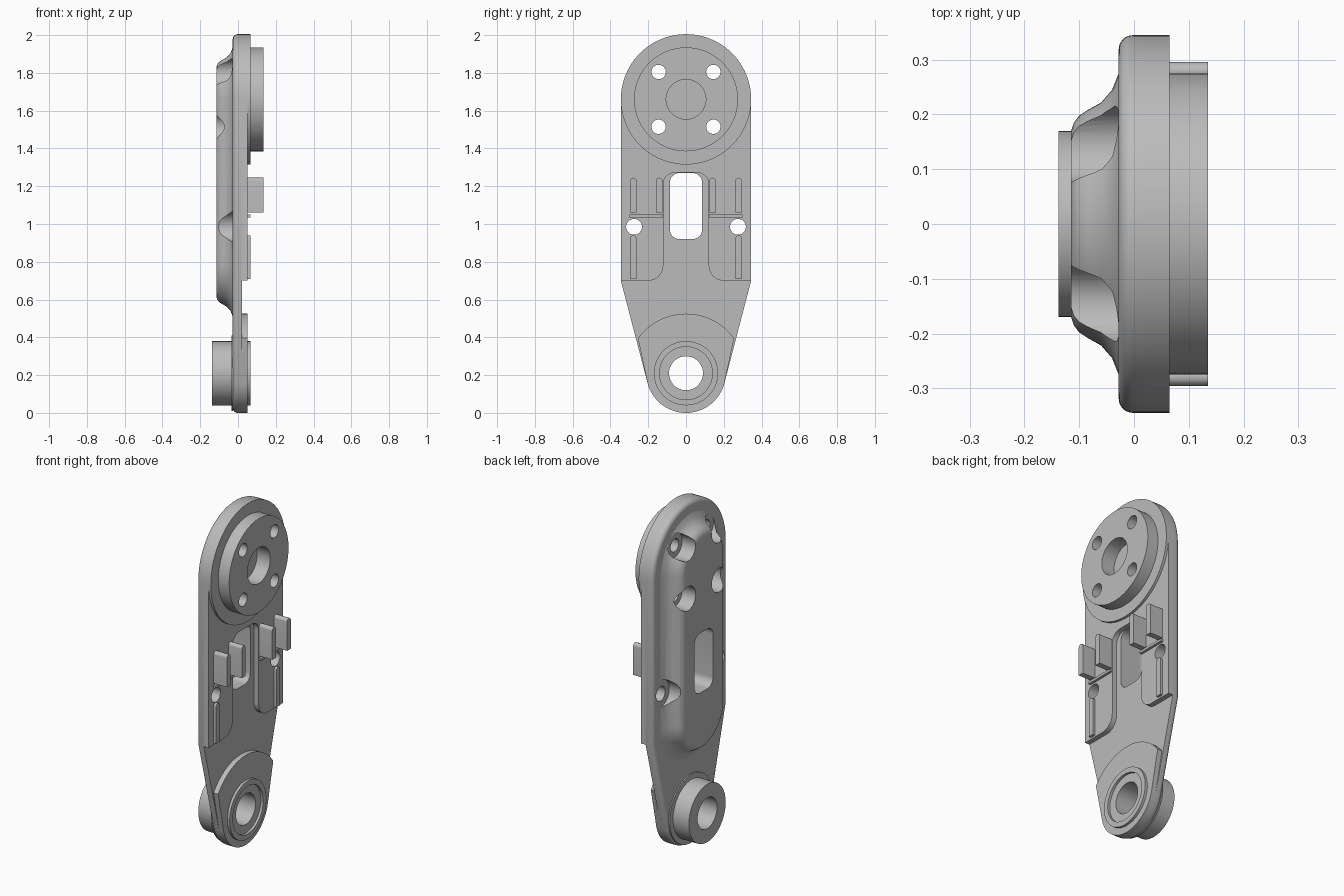
import bpy, bmesh
from math import sin, cos, radians

cube = bpy.data.objects.get("Cube")
if cube:
    bpy.data.objects.remove(cube)

metal = bpy.data.materials.new("plain grey metal")
metal.use_nodes = True
grey = (0.5, 0.5, 0.5, 1)
metal.diffuse_color = grey
metal.node_tree.nodes["Principled BSDF"].inputs["Base Color"].default_value = grey

TOP, PIVOT = 1.66, 0.21          # heights of the two round ends


def arc(y, z, r, a, b, n=32):
    return [(y + r * cos(radians(a + (b - a) * i / n)),
             z + r * sin(radians(a + (b - a) * i / n))) for i in range(n + 1)]


def circle(y, z, r, n=64):
    return arc(y, z, r, 0, 360, n)[:-1]


def rounded(y0, y1, z0, z1, r):
    return (arc(y1 - r, z1 - r, r, 0, 90, 8) + arc(y0 + r, z1 - r, r, 90, 180, 8)
            + arc(y0 + r, z0 + r, r, 180, 270, 8) + arc(y1 - r, z0 + r, r, 270, 360, 8))


def loft(name, rings):
    """Skin a list of (x, outline) rings and cap both ends."""
    bm = bmesh.new()
    loops = [[bm.verts.new((x, y, z)) for y, z in pts] for x, pts in rings]
    for a, b in zip(loops, loops[1:]):
        for i in range(len(a)):
            j = (i + 1) % len(a)
            bm.faces.new((a[i], a[j], b[j], b[i]))
    bm.faces.new(loops[0])
    bm.faces.new(loops[-1])
    bmesh.ops.recalc_face_normals(bm, faces=bm.faces)
    mesh = bpy.data.meshes.new(name)
    bm.to_mesh(mesh)
    bm.free()
    mesh.materials.append(metal)
    ob = bpy.data.objects.new(name, mesh)
    bpy.context.collection.objects.link(ob)
    return ob


def prism(name, outline, x0, x1):
    return loft(name, [(x0, outline), (x1, outline)])


def cut(ob, outline, x0=-0.3, x1=0.3):
    cutter = prism("cutter", outline, x0, x1)
    cutter.hide_render = True
    mod = ob.modifiers.new("cut", 'BOOLEAN')
    mod.operation, mod.solver, mod.object = 'DIFFERENCE', 'EXACT', cutter
    bpy.context.view_layer.objects.active = ob
    bpy.ops.object.modifier_apply(modifier=mod.name)
    bpy.data.objects.remove(cutter)


parts = []
screws = [(y, z) for y in (-0.145, 0.145) for z in (1.515, 1.805)]
pins = [(y, 0.985) for y in (-0.275, 0.275)]
window = rounded(-0.085, 0.085, 0.92, 1.27, 0.05)

# Main plate with a rounded rear rim
plate = prism("main_plate", arc(0, TOP, 0.345, 0, 180, 48) + [(-0.345, 0.7)]
              + arc(0, PIVOT, 0.21, 194.7, 345.3) + [(0.345, 0.7)], -0.028, 0.02)
bm = bmesh.new()
bm.from_mesh(plate.data)
rim = [e for e in bm.edges if all(v.co.x < -0.02 for v in e.verts)]
bmesh.ops.bevel(bm, geom=rim, offset=0.026, segments=5, profile=0.5, affect='EDGES')
bm.to_mesh(plate.data)
bm.free()

# Raised front pad with a channel around the window
pad = prism("front_pad", arc(0, TOP, 0.345, 0, 180, 48) + [(-0.345, 0.7)]
            + arc(-0.2, 0.78, 0.08, 270, 360, 10)
            + arc(-0.06, 1.212, 0.06, 180, 90, 8) + arc(0.06, 1.212, 0.06, 90, 0, 8)
            + arc(0.2, 0.78, 0.08, 180, 270, 10) + [(0.345, 0.7)], 0.02, 0.05)

# Rear dome, flared where it meets the plate
profile = [(0, 0.28), (-0.028, 0.275), (-0.04, 0.245), (-0.06, 0.222), (-0.085, 0.208),
           (-0.1, 0.198), (-0.11, 0.185), (-0.115, 0.17)]
dome = loft("rear_dome", [(x, arc(0, TOP, r, 0, 180) + arc(0, 0.785, r, 180, 360))
                          for x, r in profile])

# Round mounting disc and its base
base = prism("disc_base", circle(0, TOP, 0.345, 96), 0.05, 0.065)
disc = prism("mounting_disc", circle(0, TOP, 0.275, 96), 0.065, 0.135)

# Window, screw and pin holes
for ob in (plate, dome):
    cut(ob, window)
for ob in (plate, pad):
    for y, z in pins:
        cut(ob, circle(y, z, 0.042, 32))
for ob in (plate, pad, base, disc):
    for y, z in screws:
        cut(ob, circle(y, z, 0.038, 32))
for ob in (base, disc):
    cut(ob, circle(0, TOP, 0.105))
for y, z in screws:
    cut(dome, circle(y, z, 0.07, 40))
for y, z in pins:
    cut(dome, circle(y, z, 0.08, 40))

# Pivot end: flange, rear collar, rear boss and front ring
flange = prism("pivot_flange", arc(0, PIVOT, 0.315, 36, 144)
               + arc(0, PIVOT, 0.21, 194.7, 345.3), 0.02, 0.05)
collar = prism("pivot_collar", circle(0, PIVOT, 0.2), -0.035, -0.027)
boss = prism("pivot_boss", circle(0, PIVOT, 0.17), -0.138, -0.027)
ring = prism("pivot_ring", circle(0, PIVOT, 0.17), 0.05, 0.065)
for ob in (plate, flange, collar, boss):
    cut(ob, circle(0, PIVOT, 0.09))
cut(ring, circle(0, PIVOT, 0.14))
parts += [plate, pad, dome, base, disc, flange, collar, boss, ring]


def rib(name, y, z0, z1, x1):
    w = 0.017
    parts.append(prism(name, [(y - w, z0), (y + w, z0)]
                       + arc(y, z1 - w, w, 0, 180, 10), 0.045, x1))


# Guide ribs and ledges on both sides
for side, s in (("left", 1), ("right", -1)):
    rib("outer_rib_" + side, s * 0.279, 1.06, 1.245, 0.135)
    rib("inner_rib_" + side, s * 0.141, 1.06, 1.245, 0.135)
    rib("lower_rib_" + side, s * 0.279, 0.71, 0.94, 0.065)
    ya, yb = sorted((s * 0.122, s * 0.3))
    parts.append(prism("ledge_" + side, [(ya, 1.035), (yb, 1.035), (yb, 1.05), (ya, 1.05)],
                       0.045, 0.065))

# Smooth shading with sharp edges
for ob in parts:
    bpy.ops.object.select_all(action='DESELECT')
    ob.select_set(True)
    bpy.context.view_layer.objects.active = ob
    bpy.ops.object.shade_smooth_by_angle(angle=radians(30))
